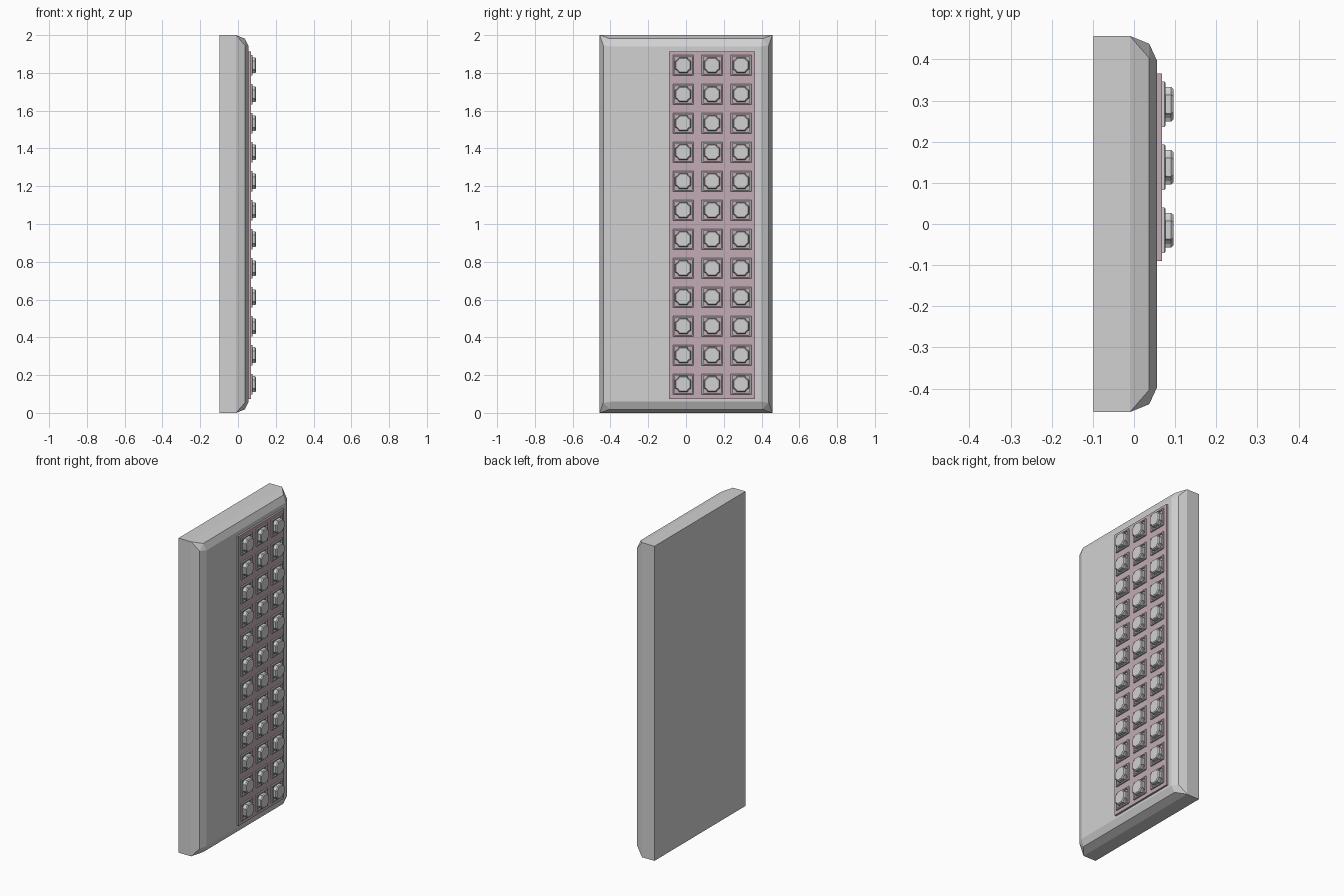
import bpy, bmesh

old = bpy.data.objects.get("Cube")
if old:
    bpy.data.objects.remove(old, do_unlink=True)


def material(name, rgb):
    m = bpy.data.materials.new(name)
    m.use_nodes = True
    m.diffuse_color = (*rgb, 1)
    m.node_tree.nodes["Principled BSDF"].inputs["Base Color"].default_value = (*rgb, 1)
    return m


grey = material("light grey", (0.64, 0.64, 0.64))
pink = material("dusty pink", (0.54, 0.41, 0.46))


def finish(bm, name, mat):
    bmesh.ops.recalc_face_normals(bm, faces=bm.faces)
    mesh = bpy.data.meshes.new(name)
    bm.to_mesh(mesh)
    bm.free()
    mesh.materials.append(mat)
    obj = bpy.data.objects.new(name, mesh)
    bpy.context.collection.objects.link(obj)
    return obj


def square(h):
    return [(h, h), (-h, h), (-h, -h), (h, -h)]


def loft(bm, rings, y, z, closed=False):
    """Bridge (x, outline) rings; cap the ends, or join the last to the first."""
    loops = [[bm.verts.new((x, y + a, z + b)) for a, b in pts] for x, pts in rings]
    pairs = list(zip(loops, loops[1:]))
    if closed:
        pairs.append((loops[-1], loops[0]))
    else:
        bm.faces.new(loops[0])
        bm.faces.new(loops[-1])
    for lo, hi in pairs:
        for i in range(len(lo)):
            j = (i + 1) % len(lo)
            bm.faces.new((lo[i], lo[j], hi[j], hi[i]))


# Slab with a two-step bevelled face and clipped corners
W, H = 0.457, 1.0
bm = bmesh.new()
for x, inset, clip in ((-0.098, 0, 0), (-0.01, 0, 0), (0.037, 0.019, 0.035), (0.056, 0.06, 0)):
    for sy in (-1, 1):
        for sz in (-1, 1):
            for cy, cz in {(clip, 0), (0, clip)}:
                bm.verts.new((x, sy * (W - inset - cy), H + sz * (H - inset - cz)))
hull = bmesh.ops.convex_hull(bm, input=bm.verts)
bmesh.ops.dissolve_limit(bm, angle_limit=0.01, verts=bm.verts, edges=bm.edges)
finish(bm, "slab_body", grey)

# Raised backing strip for the studs
bm = bmesh.new()
loft(bm, [(x, [(s * 0.228, t * 0.92) for s, t in square(1)]) for x in (0.05, 0.068)], 0.138, 0.994)
finish(bm, "backing_strip", pink)

# Stud outline: a stubby cross with slanted notches
quarter = [(0.042, -0.022), (0.042, 0.022), (0.034, 0.026), (0.026, 0.034)]
outline = []
for turn in range(4):
    outline += quarter
    quarter = [(-b, a) for a, b in quarter]


def scaled(k):
    return [(a * k, b * k) for a, b in outline]


# Grid of square frames, each holding a stud
frames, studs = bmesh.new(), bmesh.new()
for col in range(3):
    for row in range(12):
        y, z = -0.015 + col * 0.153, 0.152 + row * 0.1535
        loft(frames, [(0.066, square(0.055)), (0.074, square(0.055)), (0.077, square(0.052)),
                      (0.077, square(0.046)), (0.066, square(0.046))], y, z, closed=True)
        loft(studs, [(0.066, scaled(0.95)), (0.08, scaled(1)),
                     (0.09, scaled(1)), (0.096, scaled(0.88))], y, z)
finish(frames, "stud_frames", grey)
finish(studs, "studs", grey)
